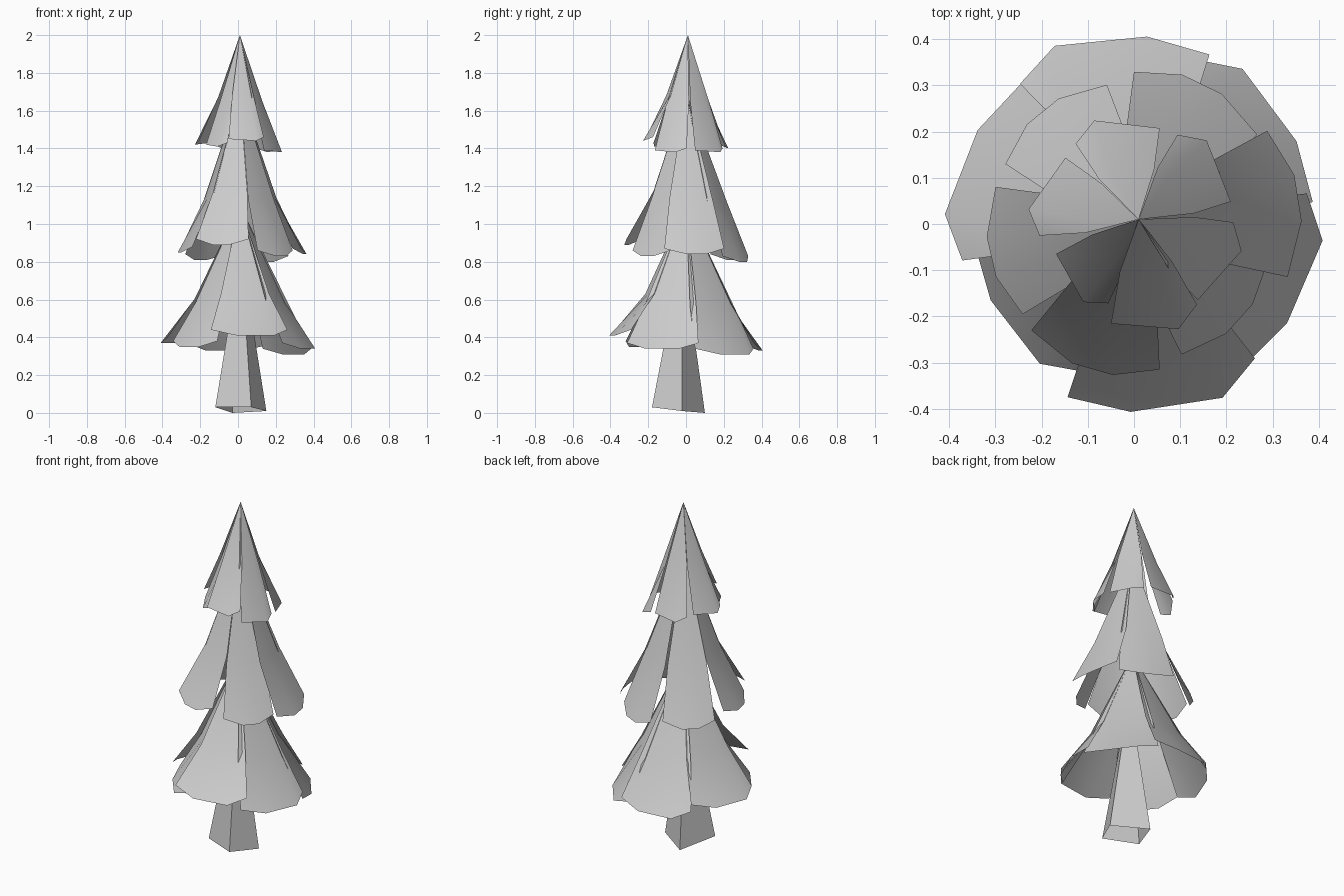
import bpy
from math import radians, cos, sin
from mathutils import Vector

cube = bpy.data.objects.get("Cube")
if cube:
    bpy.data.objects.remove(cube, do_unlink=True)

grey = bpy.data.materials.new("plain grey")
grey.use_nodes = True
colour = (0.6, 0.6, 0.6, 1.0)
grey.diffuse_color = colour
grey.node_tree.nodes["Principled BSDF"].inputs["Base Color"].default_value = colour


def make_object(name, verts, faces, smooth):
    mesh = bpy.data.meshes.new(name)
    mesh.from_pydata(verts, [], faces)
    mesh.materials.append(grey)
    obj = bpy.data.objects.new(name, mesh)
    bpy.context.collection.objects.link(obj)
    if smooth:
        bpy.ops.object.select_all(action="DESELECT")
        obj.select_set(True)
        bpy.context.view_layer.objects.active = obj
        bpy.ops.object.shade_smooth_by_angle(angle=radians(60))


def bough(name, tip, knee, hem, turn, size, low):
    """One hanging sheet: a tip, a flat knee row and a curved hem row."""
    tip = Vector(tip)
    out, drop, widen = knee
    a = radians(turn)
    radial = Vector((cos(a), sin(a), 0))
    tangent = Vector((-sin(a), cos(a), 0))
    bottom = []
    for angle, radius, lift in hem:
        b = radians(turn + angle)
        bottom.append(Vector((radius * size * cos(b), radius * size * sin(b), low + lift)))

    # The knee row is straight, so neighbouring sheets cross along a clean seam
    reach = sum((p - tip).dot(radial) for p in bottom) / len(bottom)
    fall = Vector((0, 0, (low - tip.z) * drop))
    middle = [tip + fall + radial * reach * out
              + tangent * (p - tip).dot(tangent) * out * widen for p in bottom]

    n = len(hem)
    faces = []
    for i in range(1, n):
        faces.append((0, i + 1, i))
        faces.append((i, i + 1, n + i + 1, n + i))
    make_object(name, [tip] + middle + bottom, faces, True)


# Tiers: tip, knee (outward, downward, widening), hem (angle, radius, lift),
# boughs (direction, size, hem height)
tiers = {
    "top_bough": (
        (0.01, 0.01, 2.0), (0.5, 0.57, 1.3),
        [(26, 0.215, 0.02), (11, 0.24, 0), (-25, 0.215, 0.01)],
        [(100, 1, 1.40), (38, 1, 1.38), (-25, 1, 1.38),
         (-78, 1.03, 1.44), (226, 0.84, 1.41), (161, 0.96, 1.42)]),
    "middle_bough": (
        (0.01, 0, 1.7), (0.55, 0.65, 1.3),
        [(27, 0.32, 0.03), (9, 0.33, 0), (-7, 0.33, 0), (-27, 0.32, 0.03)],
        [(63, 1.03, 0.80), (128, 0.96, 0.81), (192, 0.97, 0.85),
         (253, 1, 0.89), (-43, 0.94, 0.83), (8, 1.1, 0.84)]),
    "lower_bough": (
        (0.01, 0, 1.1), (0.58, 0.68, 1.2),
        [(31, 0.38, 0.03), (16, 0.41, 0), (-12, 0.395, 0), (-32, 0.39, 0.03)],
        [(98, 1.03, 0.33), (39, 1, 0.31), (-21, 1, 0.34),
         (-79, 1.03, 0.41), (220, 0.89, 0.35), (161, 1, 0.37)]),
}
for name, (tip, (out, drop, widen), hem, boughs) in tiers.items():
    mean_low = sum(b[2] for b in boughs) / len(boughs)
    for i, (turn, size, low) in enumerate(boughs):
        # Boughs that hang lower bulge further out at the knee
        knee = (out + mean_low - low, drop, widen)
        bough(f"{name}_{i + 1}", tip, knee, hem, turn, size, low)

# Trunk: a tapered, slightly tilted square post, open underneath
base = [Vector(p) for p in ((-0.12, -0.10, 0.03), (0.07, -0.18, 0.03),
                            (0.15, -0.02, 0.01), (-0.03, 0.10, 0))]
top = [Vector((0.015, -0.02, 0.76)).lerp(Vector((p.x, p.y, 0.75)), 0.12) for p in base]
sides = [(i, (i + 1) % 4, (i + 1) % 4 + 4, i + 4) for i in range(4)]
make_object("trunk", base + top, sides, False)
